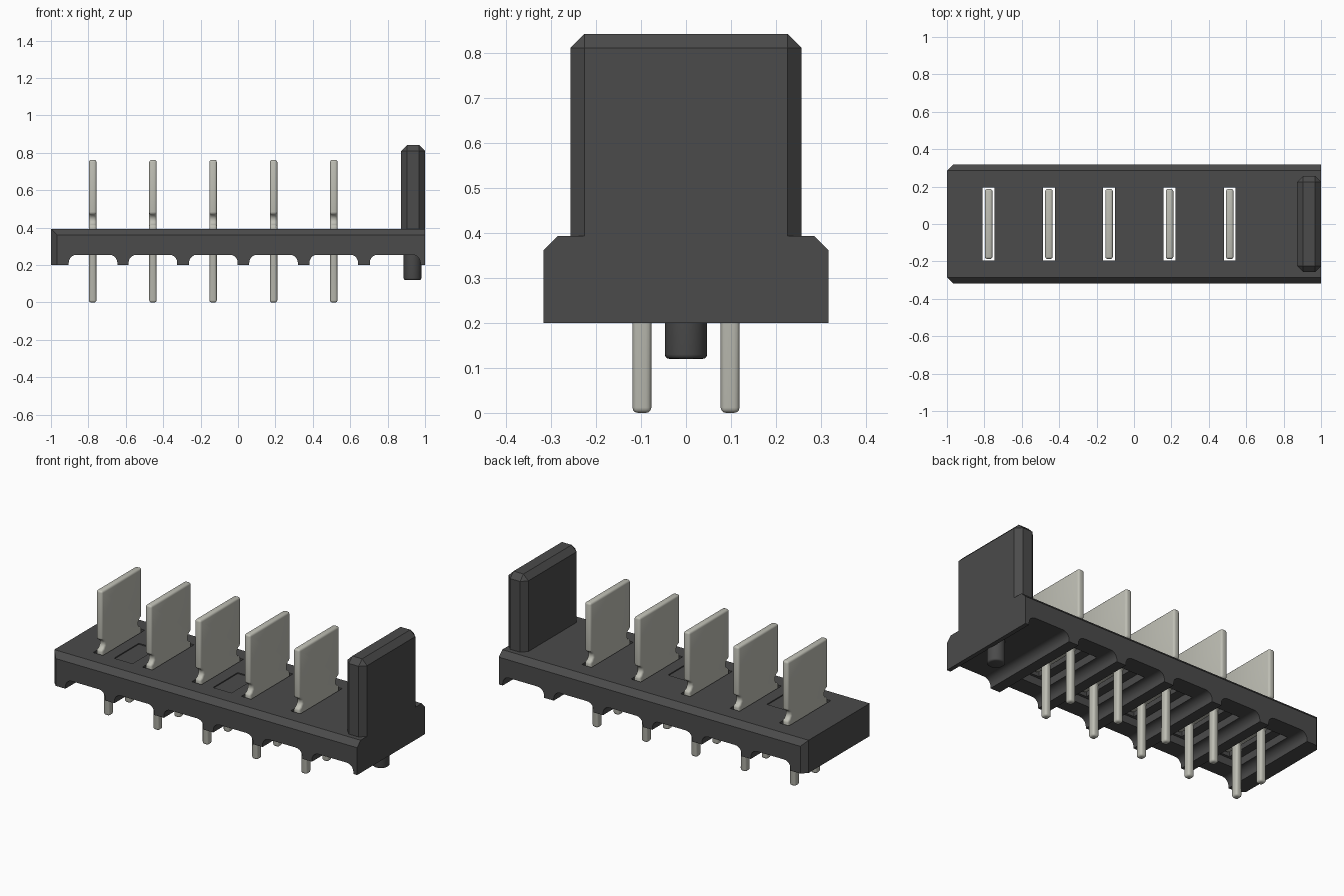
import bpy, bmesh, math
from mathutils import Vector

if "Cube" in bpy.data.objects:
    bpy.data.objects.remove(bpy.data.objects["Cube"], do_unlink=True)


def material(name, rgb):
    m = bpy.data.materials.new(name)
    m.use_nodes = True
    m.diffuse_color = (*rgb, 1)
    m.node_tree.nodes["Principled BSDF"].inputs["Base Color"].default_value = (*rgb, 1)
    return m


BLACK = material("black plastic", (0.07, 0.07, 0.07))
METAL = material("tinned metal", (0.52, 0.52, 0.46))


def make_object(name, bm, mat):
    bmesh.ops.recalc_face_normals(bm, faces=bm.faces[:])
    me = bpy.data.meshes.new(name)
    bm.to_mesh(me)
    bm.free()
    me.materials.append(mat)
    ob = bpy.data.objects.new(name, me)
    bpy.context.collection.objects.link(ob)
    return ob


def activate(ob):
    bpy.ops.object.select_all(action='DESELECT')
    ob.select_set(True)
    bpy.context.view_layer.objects.active = ob


def prism(points, depth):
    """Closed outline of 3D points extruded along the depth vector."""
    bm = bmesh.new()
    face = bm.faces.new([bm.verts.new(p) for p in points])
    ext = bmesh.ops.extrude_face_region(bm, geom=[face])
    bmesh.ops.translate(bm, vec=depth,
                        verts=[g for g in ext["geom"] if isinstance(g, bmesh.types.BMVert)])
    return bm


def box(x0, x1, y0, y1, z0, z1):
    return prism([(x0, y0, z0), (x1, y0, z0), (x1, y1, z0), (x0, y1, z0)], Vector((0, 0, z1 - z0)))


def cut(ob, bm):
    """Subtract a temporary solid from an object."""
    tool = make_object("cutter", bm, BLACK)
    tool.hide_render = True
    mod = ob.modifiers.new("cut", 'BOOLEAN')
    mod.operation, mod.solver, mod.object = 'DIFFERENCE', 'EXACT', tool
    activate(ob)
    bpy.ops.object.modifier_apply(modifier=mod.name)
    bpy.data.objects.remove(tool, do_unlink=True)


HALF_Y, FOOT_Z, ARCH_Z, TOP_Z, CH = 0.317, 0.20, 0.255, 0.393, 0.032
BLADES = [-0.777, -0.455, -0.133, 0.19, 0.512]

# Housing outline with rounded arches between the feet
arches = [(-0.905, -0.645), (-0.585, -0.325), (-0.262, -0.002),
          (0.06, 0.32), (0.382, 0.642), (0.705, 0.975)]
R = 0.042
outline = [(-1, FOOT_Z)]
for a, b in arches:
    left = [(a + R - R * math.cos(t), ARCH_Z - R + R * math.sin(t))
            for t in [i * math.pi / 10 for i in range(6)]]
    right = [(a + b - x, z) for x, z in reversed(left)]
    outline += [(a, FOOT_Z)] + left + right + [(b, FOOT_Z)]
outline += [(1, FOOT_Z), (1, TOP_Z), (-1, TOP_Z)]
bm = prism([(x, -HALF_Y, z) for x, z in outline], Vector((0, 2 * HALF_Y, 0)))

# Chamfers: both long top edges, and the two upright corners at the -x end
for s in (-1, 1):
    for co, no in (((0, s * HALF_Y, TOP_Z - CH), (0, s, 1)),
                   ((-1 + CH, s * HALF_Y, 0), (-1, s, 0))):
        res = bmesh.ops.bisect_plane(bm, geom=bm.verts[:] + bm.edges[:] + bm.faces[:],
                                     plane_co=co, plane_no=no, clear_outer=True)
        edges = [g for g in res["geom_cut"] if isinstance(g, bmesh.types.BMEdge)]
        bmesh.ops.holes_fill(bm, edges=edges)
housing = make_object("housing", bm, BLACK)

# Blade slots with wider pockets underneath
for x in BLADES:
    cut(housing, box(x - 0.085, x + 0.085, -0.21, 0.21, 0.1, 0.30))
    cut(housing, box(x - 0.032, x + 0.032, -0.195, 0.195, 0.1, 0.5))
# Shallow label recesses in the deck
for x in (-0.616, 0.03):
    cut(housing, box(x - 0.06, x + 0.06, -0.19, 0.04, TOP_Z - 0.006, 0.5))
activate(housing)
bpy.ops.object.shade_smooth_by_angle(angle=math.radians(25))

# Key wall at the +x end, chamfered on its upright and top edges
bm = box(0.872, 1.0, -0.257, 0.257, TOP_Z, 0.842)
keep = [e for e in bm.edges if max(v.co.z for v in e.verts) > 0.8]
bmesh.ops.bevel(bm, geom=keep, offset=0.032, segments=1, affect='EDGES', profile=0.5)
make_object("key_wall", bm, BLACK)

# Locating post below the key wall
bm = bmesh.new()
bmesh.ops.create_cone(bm, cap_ends=True, segments=32, radius1=0.047, radius2=0.047, depth=0.16)
bmesh.ops.translate(bm, verts=bm.verts[:], vec=(0.933, 0, 0.20))
rim = [e for e in bm.edges if all(v.co.z < 0.13 for v in e.verts)]
bmesh.ops.bevel(bm, geom=rim, offset=0.01, segments=3, affect='EDGES', profile=0.5)
post = make_object("locating_post", bm, BLACK)
activate(post)
bpy.ops.object.shade_smooth_by_angle(angle=math.radians(35))

# Contacts: a flat blade with notched edges and two solder pins
notch = [(0.187 - 0.03 * math.sin(t), 0.443 + 0.03 * math.cos(t))
         for t in [i * math.pi / 5 for i in range(6)]]
half = [(0.187, 0.762)] + notch + [(0.187, 0.31), (0.119, 0.31), (0.119, 0.0),
                                   (0.077, 0.0), (0.077, 0.31)]
profile = half + [(-y, z) for y, z in reversed(half)]
for i, x in enumerate(BLADES):
    bm = prism([(x - 0.02, y, z) for y, z in profile], Vector((0.04, 0, 0)))
    contact = make_object(f"contact_{i + 1}", bm, METAL)
    bev = contact.modifiers.new("rounded edges", 'BEVEL')
    bev.width, bev.segments = 0.012, 3
    bev.limit_method, bev.angle_limit = 'ANGLE', math.radians(50)
    bev.use_clamp_overlap = False
    activate(contact)
    bpy.ops.object.modifier_apply(modifier=bev.name)
    bpy.ops.object.shade_smooth_by_angle(angle=math.radians(40))
